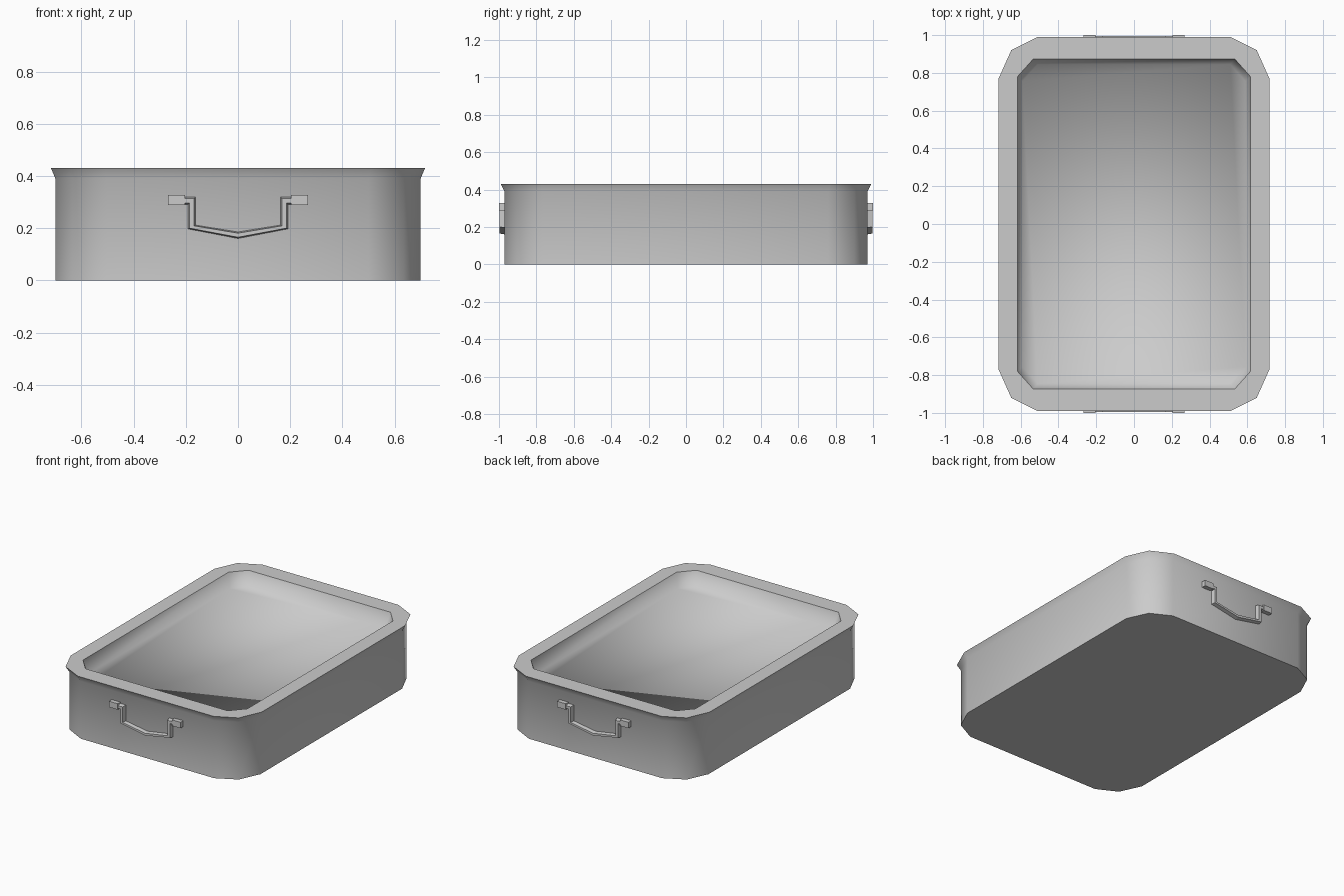
import bpy, bmesh

if "Cube" in bpy.data.objects:
    bpy.data.objects.remove(bpy.data.objects["Cube"], do_unlink=True)

metal = bpy.data.materials.new("grey metal")
metal.use_nodes = True
GREY = (0.6, 0.6, 0.6, 1)
metal.diffuse_color = GREY
metal.node_tree.nodes["Principled BSDF"].inputs["Base Color"].default_value = GREY


def finish(bm, name):
    bmesh.ops.recalc_face_normals(bm, faces=bm.faces)
    mesh = bpy.data.meshes.new(name)
    bm.to_mesh(mesh)
    bm.free()
    mesh.materials.append(metal)
    obj = bpy.data.objects.new(name, mesh)
    bpy.context.collection.objects.link(obj)
    return obj


def ring(bm, corner, z):
    """Closed loop made by mirroring the points of one corner."""
    pts = []
    for sx, sy in ((1, 1), (-1, 1), (-1, -1), (1, -1)):
        part = [(sx * x, sy * y, z) for x, y in corner]
        pts += part if sx * sy > 0 else part[::-1]
    return [bm.verts.new(p) for p in pts]


def skin(bm, a, b):
    """Quads between two loops of equal length."""
    for i in range(len(a)):
        j = (i + 1) % len(a)
        bm.faces.new((a[i], a[j], b[j], b[i]))


# Pan: outer shell, flat rim, shallow tapered inner wall and raised floor
bm = bmesh.new()
foot_corner = [(0.70, 0.76), (0.635, 0.90), (0.50, 0.97)]
foot = ring(bm, foot_corner, 0)
neck = ring(bm, foot_corner, 0.39)
rim = ring(bm, [(0.717, 0.77), (0.65, 0.92), (0.51, 0.99)], 0.43)
mouth = ring(bm, [(0.617, 0.78), (0.533, 0.874)], 0.43)
floor = ring(bm, [(0.59, 0.755), (0.51, 0.845)], 0.335)
skin(bm, foot, neck)
skin(bm, neck, rim)
skin(bm, mouth, floor)
bm.faces.new(foot)
bm.faces.new(floor)
for c in range(4):
    o, m = 3 * c, 2 * c
    bm.faces.new(rim[o:o + 3] + [mouth[m + 1], mouth[m]])
    bm.faces.new((rim[o + 2], rim[(o + 3) % 12], mouth[(m + 2) % 8], mouth[m + 1]))
for f in bm.faces:
    f.smooth = True
# Crisp edges only around the base and both sides of the rim
for loop in (foot, rim, mouth):
    for i, v in enumerate(loop):
        bm.edges.get((v, loop[(i + 1) % len(loop)])).smooth = False
finish(bm, "pan_body")


def box(name, lo, hi):
    bm = bmesh.new()
    bmesh.ops.create_cube(bm, size=1)
    for v in bm.verts:
        v.co = [(l + h) / 2 + c * (h - l) for c, l, h in zip(v.co, lo, hi)]
    return finish(bm, name)


def grip(name, side):
    """Bent bar with a tapered section, wider against the wall."""
    outer = [(0.21, 0.29), (0.192, 0.29), (0.192, 0.197), (0, 0.16)]
    inner = [(0.21, 0.32), (0.162, 0.32), (0.162, 0.212), (0, 0.186)]
    outer += [(-x, z) for x, z in outer[-2::-1]]
    inner += [(-x, z) for x, z in inner[-2::-1]]
    bm = bmesh.new()
    rows = []
    for (ox, oz), (ix, iz) in zip(outer, inner):
        def at(t, y):
            return bm.verts.new((ox + (ix - ox) * t, side * y, oz + (iz - oz) * t))
        rows.append([at(0, 0.967), at(0.2, 0.996), at(0.8, 0.996), at(1, 0.967)])
    for a, b in zip(rows, rows[1:]):
        skin(bm, a, b)
    bm.faces.new(rows[0])
    bm.faces.new(rows[-1])
    return finish(bm, name)


# Handles on both short ends
for end, side in (("front", -1), ("back", 1)):
    grip(end + "_handle_grip", side)
    y0, y1 = sorted((side * 0.965, side * 1.0))
    for label, s in (("left", 1), ("right", -1)):
        x0, x1 = sorted((s * 0.203, s * 0.268))
        box(f"{end}_{label}_handle_mount", (x0, y0, 0.288), (x1, y1, 0.328))
